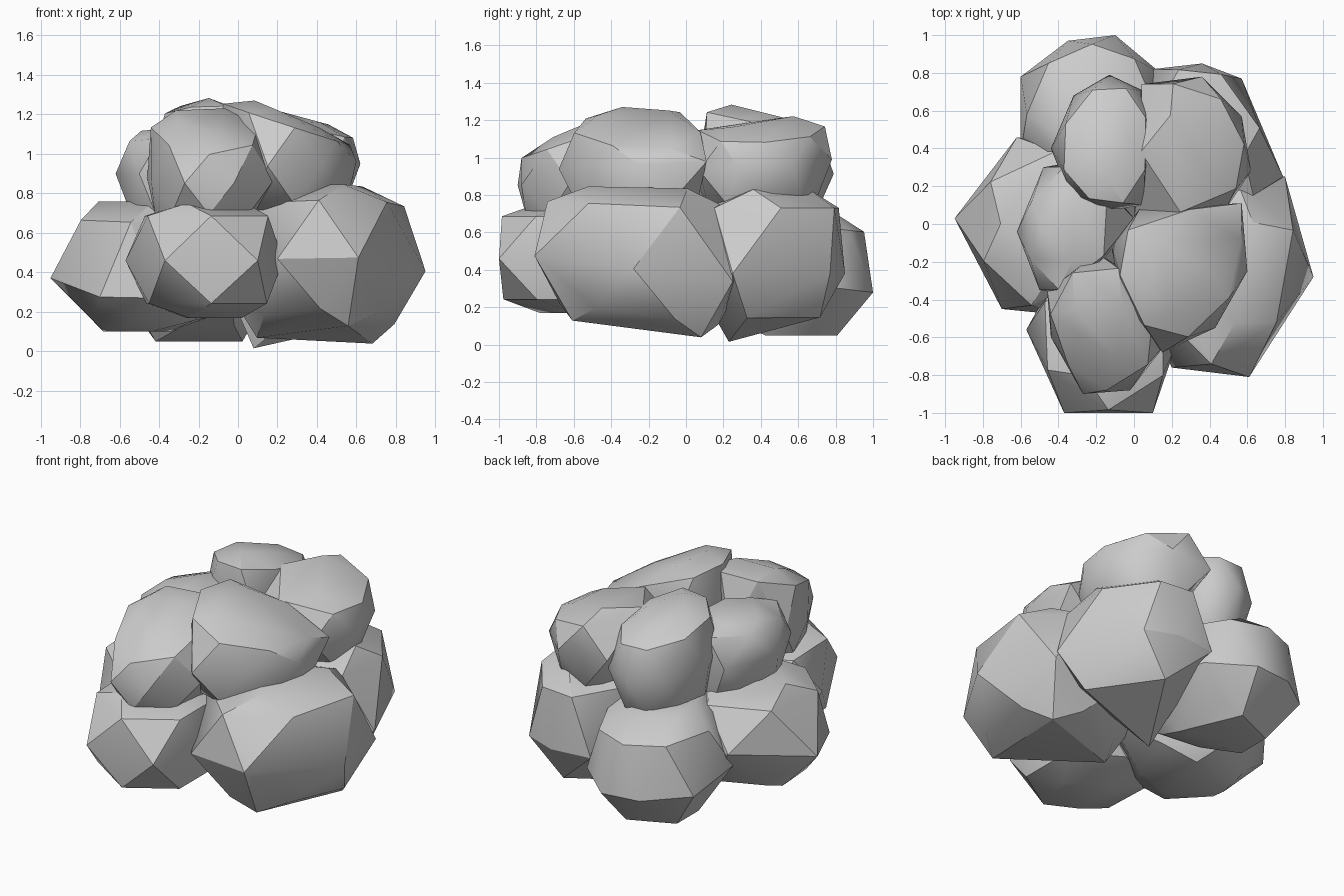
import bpy
import bmesh
import math
from mathutils import Vector

cube = bpy.data.objects.get("Cube")
if cube:
    bpy.data.objects.remove(cube, do_unlink=True)

# One plain stone colour
stone = bpy.data.materials.new("grey stone")
stone.use_nodes = True
colour = (0.6, 0.6, 0.6, 1)
stone.diffuse_color = colour
shader = next(n for n in stone.node_tree.nodes if n.type == "BSDF_PRINCIPLED")
shader.inputs["Base Color"].default_value = colour
shader.inputs["Roughness"].default_value = 0.9


def ring(points, centre, scale, plane):
    """Scale a plan outline about its centre and lift it onto a sloping plane."""
    height, slope_x, slope_y = plane
    result = []
    for point in points:
        offset = (point - centre) * scale
        lift = slope_x * offset.x + slope_y * offset.y
        result.append((centre.x + offset.x, centre.y + offset.y, height + lift))
    return result


def rock(name, outline, bottom, middle, top, shoulder=0.92, foot=0.8, base=0.45):
    """Faceted boulder: widest outline, staggered shoulders, crown and base.
    Each level is (height at centre, slope along x, slope along y)."""
    bottom, middle, top = Vector(bottom), Vector(middle), Vector(top)
    corners = [Vector(p) for p in outline]
    centre = sum(corners, Vector((0, 0))) / len(corners)
    sides = [(a + b) / 2 for a, b in zip(corners, corners[1:] + corners[:1])]

    points = ring(corners, centre, 1, middle)
    points += ring(sides, centre, shoulder, middle.lerp(top, 0.78))
    points += ring(sides, centre, foot, middle.lerp(bottom, 0.75))
    points += ring(corners[::2], centre, 0.5, top)
    points += ring(corners[::2], centre, base, bottom)

    bm = bmesh.new()
    for point in points:
        bm.verts.new(point)
    bmesh.ops.convex_hull(bm, input=bm.verts[:])
    loose = [v for v in bm.verts if not v.link_faces]
    bmesh.ops.delete(bm, geom=loose, context="VERTS")
    bmesh.ops.recalc_face_normals(bm, faces=bm.faces[:])

    mesh = bpy.data.meshes.new(name)
    bm.to_mesh(mesh)
    bm.free()
    mesh.materials.append(stone)
    obj = bpy.data.objects.new(name, mesh)
    bpy.context.collection.objects.link(obj)
    bpy.ops.object.select_all(action="DESELECT")
    obj.select_set(True)
    bpy.context.view_layer.objects.active = obj
    bpy.ops.object.shade_smooth_by_angle(angle=math.radians(30))


# Lower layer of large boulders
rock("lower_left_boulder",
     [(.61, -.81), (.95, -.28), (.8, .25), (.3, .3), (-.1, -.1), (.2, -.76)],
     bottom=(.08, 0, -.13), middle=(.4, 0, -.13), top=(.84, 0, -.02), base=.65)
rock("lower_front_boulder",
     [(-.37, -1), (.1, -1), (.23, -.62), (.1, -.2), (-.4, -.25), (-.57, -.56)],
     bottom=(.17, 0, 0), middle=(.46, 0, 0), top=(.75, 0, 0), shoulder=.96, foot=.94)
rock("lower_right_boulder",
     [(-.95, .03), (-.7, -.45), (-.4, -.48), (.1, -.1), (-.2, .38), (-.62, .46)],
     bottom=(.1, 0, 0), middle=(.36, 0, .2), top=(.76, 0, 0), foot=.75)
rock("lower_back_right_boulder",
     [(-.6, .78), (-.35, .97), (-.1, 1), (.14, .8), (.2, .3), (-.05, -.2), (-.6, .38)],
     bottom=(.05, 0, 0), middle=(.33, 0, -.12), top=(.73, 0, -.1), foot=.65, base=.55)
rock("lower_back_left_boulder",
     [(-.08, .1), (.1, .82), (.36, .85), (.57, .77), (.79, .25), (.5, .02)],
     bottom=(.11, .2, .15), middle=(.38, 0, 0), top=(.83, 0, 0), shoulder=.95,
     foot=.65, base=.65)

# Upper layer of smaller boulders, leaning outwards
rock("upper_front_boulder",
     [(-.44, -.6), (-.27, -.9), (-.02, -.88), (.18, -.62), (.04, -.3), (-.2, -.15), (-.46, -.35)],
     bottom=(.64, 0, 0), middle=(.87, 0, .05), top=(1.18, 0, .42), shoulder=.97, foot=.9)
rock("upper_left_boulder",
     [(.15, -.68), (.43, -.55), (.6, -.25), (.57, .11), (.03, .08), (-.12, -.12), (-.06, -.42)],
     bottom=(.68, 0, 0), middle=(.96, 0, .05), top=(1.21, -.42, 0), shoulder=.95, foot=.9)
rock("upper_back_left_boulder",
     [(.04, .74), (.36, .78), (.57, .57), (.62, .28), (.48, .07), (0, .02)],
     bottom=(.68, 0, 0), middle=(.96, 0, .08), top=(1.18, -.27, 0), shoulder=.95)
rock("upper_right_boulder",
     [(-.62, -.04), (-.5, -.35), (-.3, -.38), (0, .03), (-.26, .34), (-.48, .3)],
     bottom=(.55, 0, 0), middle=(.9, 0, 0), top=(1.13, .1, 0), shoulder=.95)
rock("upper_back_right_boulder",
     [(-.13, .79), (.06, .7), (.1, .45), (.05, .1), (-.15, .07), (-.34, .15), (-.44, .4), (-.32, .68)],
     bottom=(.58, 0, 0), middle=(.95, 0, -.1), top=(1.24, 0, -.25))
